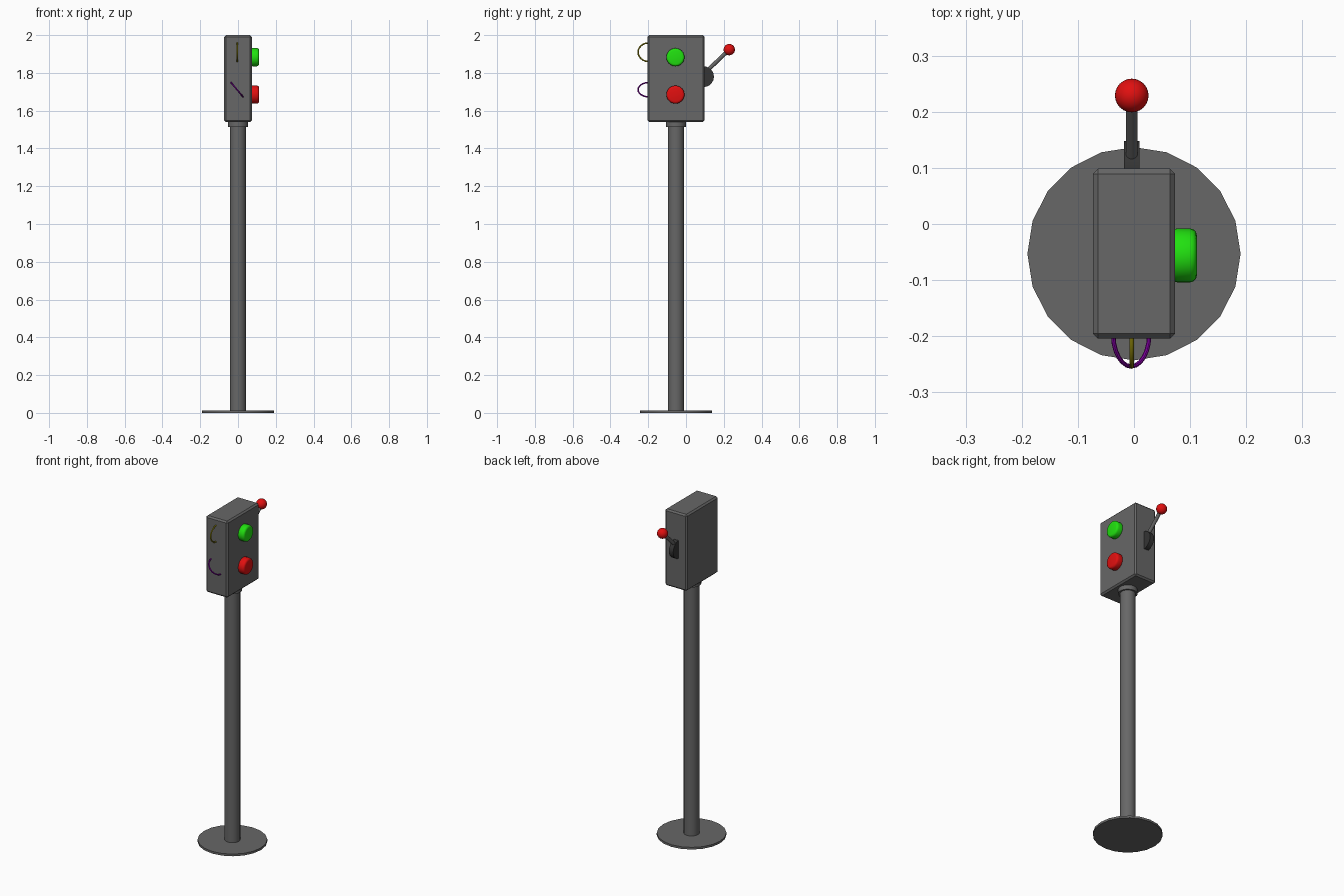
import bpy, math
from mathutils import Vector

if "Cube" in bpy.data.objects:
    bpy.data.objects.remove(bpy.data.objects["Cube"])

CY = -0.053  # depth of the post axis


def material(name, r, g, b):
    m = bpy.data.materials.new(name)
    m.diffuse_color = (r, g, b, 1)
    m.use_nodes = True
    m.node_tree.nodes["Principled BSDF"].inputs["Base Color"].default_value = m.diffuse_color
    return m


GREY = material("grey metal", 0.135, 0.135, 0.135)
DARK = material("dark plastic", 0.035, 0.035, 0.035)
RED = material("red", 0.75, 0.005, 0.005)
GREEN = material("green", 0.015, 0.75, 0.005)
YELLOW = material("yellow wire", 0.36, 0.31, 0.005)
PURPLE = material("purple wire", 0.22, 0.0, 0.36)


def finish(name, mat, bevel=0, segments=1, smooth=True):
    ob = bpy.context.object
    ob.name = name
    ob.data.materials.append(mat)
    if bevel:
        bpy.ops.object.transform_apply(location=False, rotation=False, scale=True)
        mod = ob.modifiers.new("bevel", 'BEVEL')
        mod.width, mod.segments = bevel, segments
        mod.limit_method, mod.angle_limit = 'ANGLE', math.radians(40)
        bpy.ops.object.modifier_apply(modifier=mod.name)
    if smooth:
        bpy.ops.object.shade_smooth_by_angle(angle=math.radians(35))
    return ob


def rod(name, a, b, radius, mat, sides=20, bevel=0, segments=1, turn=0):
    """Cylinder from point a to point b."""
    a, b = Vector(a), Vector(b)
    d = b - a
    bpy.ops.mesh.primitive_cylinder_add(
        vertices=sides, radius=radius, depth=d.length, location=(a + b) / 2,
        rotation=d.to_track_quat('Z', 'Y').to_euler())
    return finish(name, mat, bevel, segments)


# stand
rod("base_plate", (0, CY, 0), (0, CY, 0.013), 0.19, GREY)
rod("post", (0, CY, 0.01), (0, CY, 1.53), 0.043, GREY)
rod("collar", (0, CY, 1.513), (0, CY, 1.545), 0.053, GREY)

# control box with chamfered edges
bpy.ops.mesh.primitive_cube_add(size=1, location=(0, CY, 1.77))
bpy.context.object.scale = (0.146, 0.303, 0.46)
finish("control_box", GREY, bevel=0.009, smooth=False)

# push buttons on the right side
for name, z, mat in (("green_button", 1.883, GREEN), ("red_button", 1.685, RED)):
    rod(name, (0.065, CY - 0.003, z), (0.112, CY - 0.003, z), 0.048, mat, 24, 0.012, 3)

# lever: half-round housing, stick and knob on the back
LX = -0.004
rod("lever_housing", (LX - 0.014, 0.093, 1.78), (LX + 0.014, 0.093, 1.78), 0.055, DARK, 20)
rod("lever_stick", (LX, 0.10, 1.80), (LX, 0.229, 1.923), 0.0105, GREY, 16)
bpy.ops.mesh.primitive_uv_sphere_add(segments=24, ring_count=16, radius=0.03,
                                     location=(LX, 0.229, 1.923))
finish("lever_knob", RED)


# wire loops on the front
def wire(name, a, b, mat):
    a, b = Vector(a), Vector(b)
    cu = bpy.data.curves.new(name, 'CURVE')
    cu.dimensions = '3D'
    cu.bevel_depth, cu.bevel_resolution, cu.resolution_u = 0.004, 2, 6
    sp = cu.splines.new('BEZIER')
    sp.bezier_points.add(2)
    out, along = Vector((0, -0.03, 0)), (b - a) * 0.27
    mid = (a + b) / 2 + Vector((0, -0.056, 0))
    for p, co, left, right in zip(sp.bezier_points, (a, mid, b),
                                  (-out, -along, out), (out, along, -out)):
        p.co = co
        p.handle_left_type = p.handle_right_type = 'FREE'
        p.handle_left, p.handle_right = co + left, co + right
    ob = bpy.data.objects.new(name, cu)
    bpy.context.collection.objects.link(ob)
    bpy.ops.object.select_all(action='DESELECT')
    ob.select_set(True)
    bpy.context.view_layer.objects.active = ob
    bpy.ops.object.convert(target='MESH')
    finish(name, mat)


wire("yellow_wire", (LX, -0.198, 1.959), (LX, -0.198, 1.86), YELLOW)
wire("purple_wire", (-0.037, -0.198, 1.749), (0.027, -0.198, 1.673), PURPLE)
